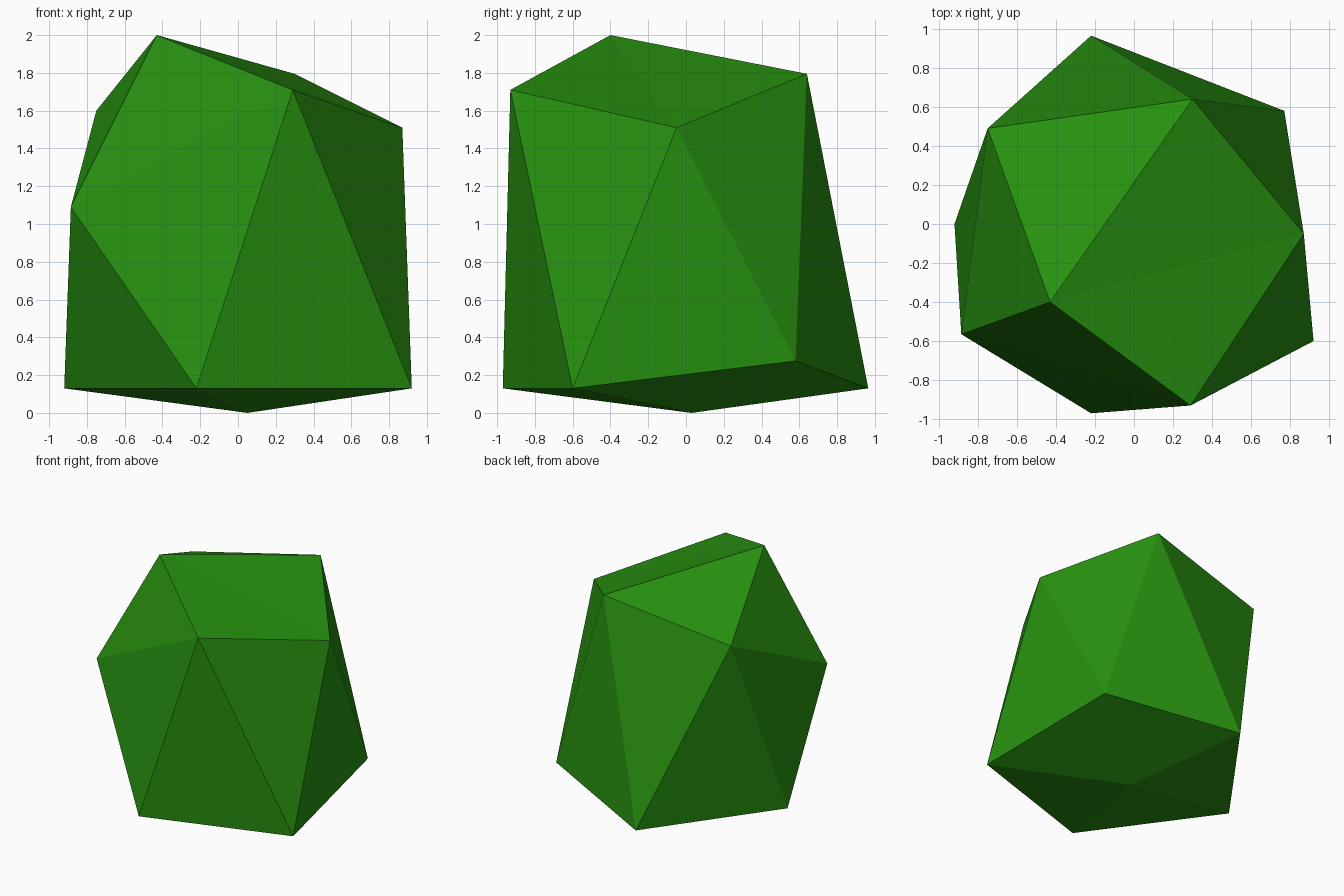
import bpy, bmesh
from mathutils import Vector

# Leaf green
green = bpy.data.materials.new("leaf_green")
green.diffuse_color = (0.02, 0.28, 0.005, 1)

# Corners of the lumpy ball: bottom, lower ring, upper ring, top
corners = [
    (0.05, 0.03, 0.0),
    (0.92, -0.60, 0.13), (-0.22, -0.97, 0.13), (-0.92, 0.0, 0.13),
    (-0.22, 0.965, 0.13), (0.77, 0.58, 0.275),
    (0.29, -0.93, 1.71), (-0.885, -0.565, 1.09), (-0.75, 0.49, 1.60),
    (0.30, 0.64, 1.795), (0.87, -0.05, 1.51),
    (-0.43, -0.40, 2.0),
]

# Foliage: an icosahedron whose corners are pulled out of shape
bm = bmesh.new()
rings = [(0, 0, -1),
         (.724, -.526, -.447), (-.276, -.851, -.447), (-.894, 0, -.447),
         (-.276, .851, -.447), (.724, .526, -.447),
         (.276, -.851, .447), (-.724, -.526, .447), (-.724, .526, .447),
         (.276, .851, .447), (.894, 0, .447),
         (0, 0, 1)]
bmesh.ops.create_icosphere(bm, subdivisions=1, radius=1)
for v in bm.verts:
    i = min(range(12), key=lambda k: (Vector(rings[k]) - v.co).length)
    v.co = corners[i]
bmesh.ops.recalc_face_normals(bm, faces=bm.faces)

mesh = bpy.data.meshes.new("foliage")
bm.to_mesh(mesh)
bm.free()
mesh.materials.append(green)
bpy.context.collection.objects.link(bpy.data.objects.new("foliage", mesh))
